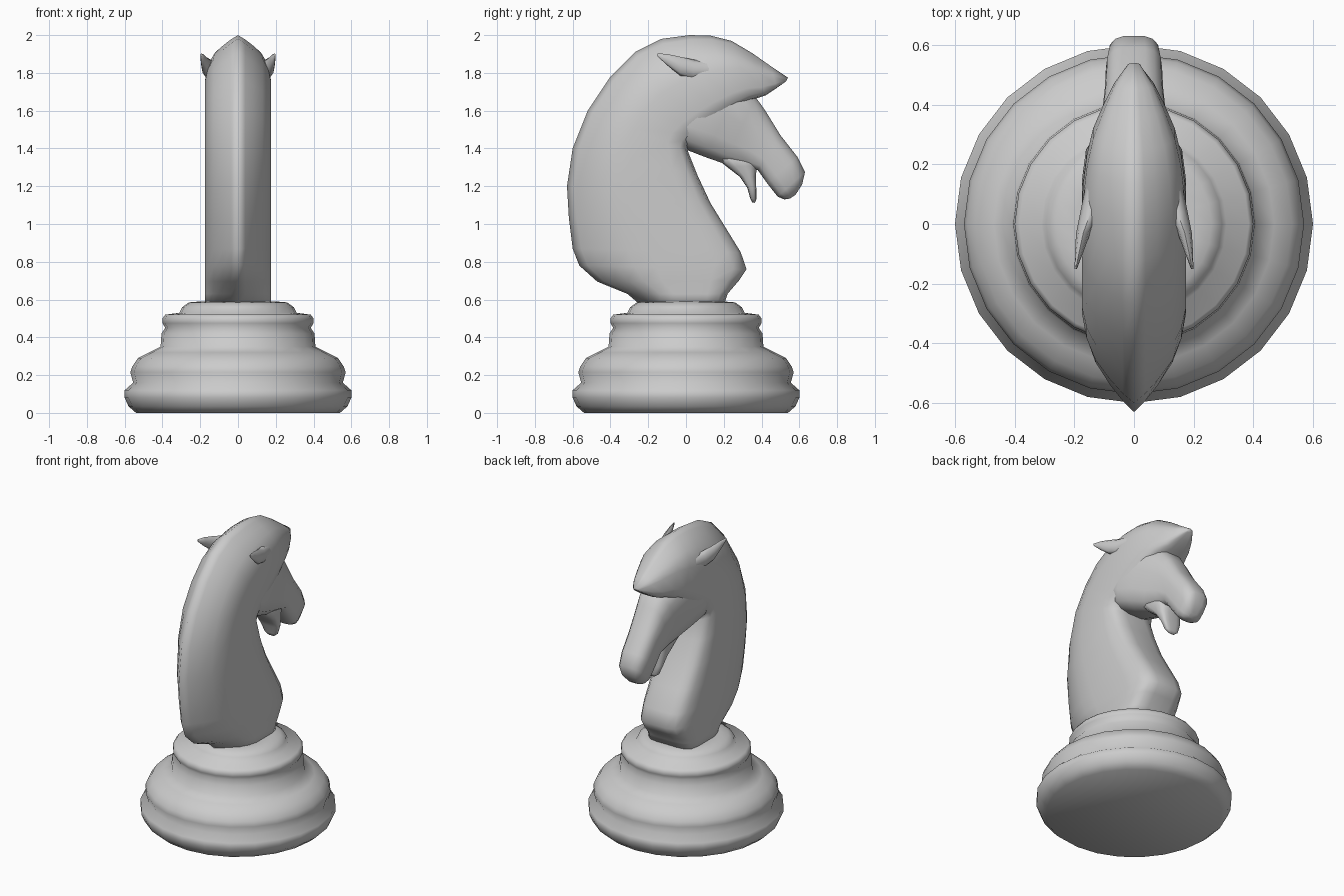
import bpy, bmesh, math
from mathutils import Vector


def finish(name, bm, angle=75):
    bmesh.ops.recalc_face_normals(bm, faces=bm.faces[:])
    me = bpy.data.meshes.new(name)
    bm.to_mesh(me)
    bm.free()
    ob = bpy.data.objects.new(name, me)
    bpy.context.collection.objects.link(ob)
    bpy.ops.object.select_all(action='DESELECT')
    ob.select_set(True)
    bpy.context.view_layer.objects.active = ob
    bpy.ops.object.shade_smooth_by_angle(angle=math.radians(angle))
    return ob


def loft(name, rings, angle=75):
    """Skin a list of closed rings and cap both ends."""
    bm = bmesh.new()
    vr = [[bm.verts.new(p) for p in ring] for ring in rings]
    n = len(vr[0])
    for a, b in zip(vr, vr[1:]):
        for i in range(n):
            j = (i + 1) % n
            bm.faces.new((a[i], a[j], b[j], b[i]))
    bm.faces.new(vr[0])
    bm.faces.new(vr[-1])
    return finish(name, bm, angle)


def slab(name, sections, shape, angle=75):
    """Sections: back y, z, front y, z, half width. Shape: (depth, width) fractions."""
    rings = []
    for by, bz, fy, fz, w in sections:
        b, f = Vector((0, by, bz)), Vector((0, fy, fz))
        right = [b.lerp(f, t) + Vector((w * k, 0, 0)) for t, k in shape]
        left = [Vector((-p.x, p.y, p.z)) for p in reversed(right) if p.x > 1e-6]
        rings.append(right + left)
    return loft(name, rings, angle)


# Turned base
profile = [(0.54, 0), (0.58, 0.035), (0.60, 0.08), (0.60, 0.12), (0.555, 0.16),
           (0.57, 0.215), (0.56, 0.245), (0.53, 0.29), (0.47, 0.32), (0.41, 0.35),
           (0.405, 0.42), (0.385, 0.45), (0.40, 0.475), (0.40, 0.50), (0.385, 0.52),
           (0.31, 0.53), (0.295, 0.56), (0.26, 0.585), (0.20, 0.59)]
SIDES = 24
loft("base", [[(r * math.cos(2 * math.pi * i / SIDES), r * math.sin(2 * math.pi * i / SIDES), z)
               for i in range(SIDES)] for r, z in profile])

# Neck sweeping up and over into the forelock, with a ridged mane
ridged = [(0, 0), (0.05, 0.22), (0.12, 0.46), (0.22, 0.74), (0.33, 0.91), (0.46, 1),
          (0.8, 1), (0.92, 0.92), (0.98, 0.72), (1, 0.4), (1, 0)]
neck = [(-0.24, 0.57, 0.20, 0.57, 0.175), (-0.31, 0.63, 0.22, 0.63, 0.175),
        (-0.47, 0.695, 0.28, 0.70, 0.175), (-0.565, 0.78, 0.32, 0.76, 0.175),
        (-0.60, 0.87, 0.29, 0.85, 0.175), (-0.62, 1.03, 0.21, 0.98, 0.175),
        (-0.63, 1.20, 0.13, 1.11, 0.175), (-0.60, 1.40, 0.06, 1.26, 0.175),
        (-0.52, 1.60, 0.01, 1.385, 0.175), (-0.40, 1.78, 0.01, 1.41, 0.175),
        (-0.27, 1.91, 0.04, 1.44, 0.175), (-0.13, 1.98, 0.10, 1.49, 0.175),
        (0.02, 2.00, 0.17, 1.55, 0.17), (0.13, 1.997, 0.26, 1.61, 0.158),
        (0.24, 1.97, 0.34, 1.655, 0.137), (0.35, 1.905, 0.42, 1.68, 0.10),
        (0.45, 1.835, 0.48, 1.72, 0.065), (0.54, 1.775, 0.53, 1.755, 0.02)]
slab("neck_and_forelock", neck, ridged, 110)

# Head and muzzle
rounded = [(0, 0), (0, 0.4), (0.06, 0.72), (0.2, 0.95), (0.4, 1), (0.7, 1),
           (0.88, 0.9), (0.97, 0.6), (1, 0.3), (1, 0)]
head = [(-0.12, 1.75, -0.06, 1.44, 0.165), (0.12, 1.78, 0.01, 1.39, 0.17),
        (0.28, 1.74, 0.10, 1.355, 0.15), (0.37, 1.67, 0.20, 1.32, 0.122),
        (0.42, 1.60, 0.30, 1.30, 0.107), (0.50, 1.47, 0.38, 1.285, 0.098),
        (0.59, 1.355, 0.43, 1.215, 0.094), (0.63, 1.275, 0.485, 1.145, 0.085),
        (0.615, 1.21, 0.52, 1.13, 0.065), (0.58, 1.155, 0.55, 1.135, 0.03)]
slab("head", head, rounded, 110)

# Lower jaw
jaw = [(0.37, 1.40, 0.12, 1.38, 0.10), (0.375, 1.31, 0.22, 1.30, 0.088),
       (0.37, 1.25, 0.285, 1.25, 0.078), (0.372, 1.19, 0.325, 1.19, 0.066),
       (0.372, 1.13, 0.34, 1.135, 0.045), (0.365, 1.112, 0.35, 1.115, 0.02)]
slab("lower_jaw", jaw, rounded, 110)

# Swept-back ears
ear = [(0.11, 0.16, 1.81, 0.045, 0.05), (0.145, 0.04, 1.815, 0.035, 0.055),
       (0.17, -0.03, 1.835, 0.024, 0.05), (0.185, -0.10, 1.87, 0.013, 0.03),
       (0.195, -0.15, 1.895, 0.004, 0.008)]
for side, name in ((1, "ear_right"), (-1, "ear_left")):
    loft(name, [[(side * (x + rx * math.cos(a)), y, z + rz * math.sin(a))
                 for a in (k * math.pi / 4 for k in range(8))] for x, y, z, rx, rz in ear])
